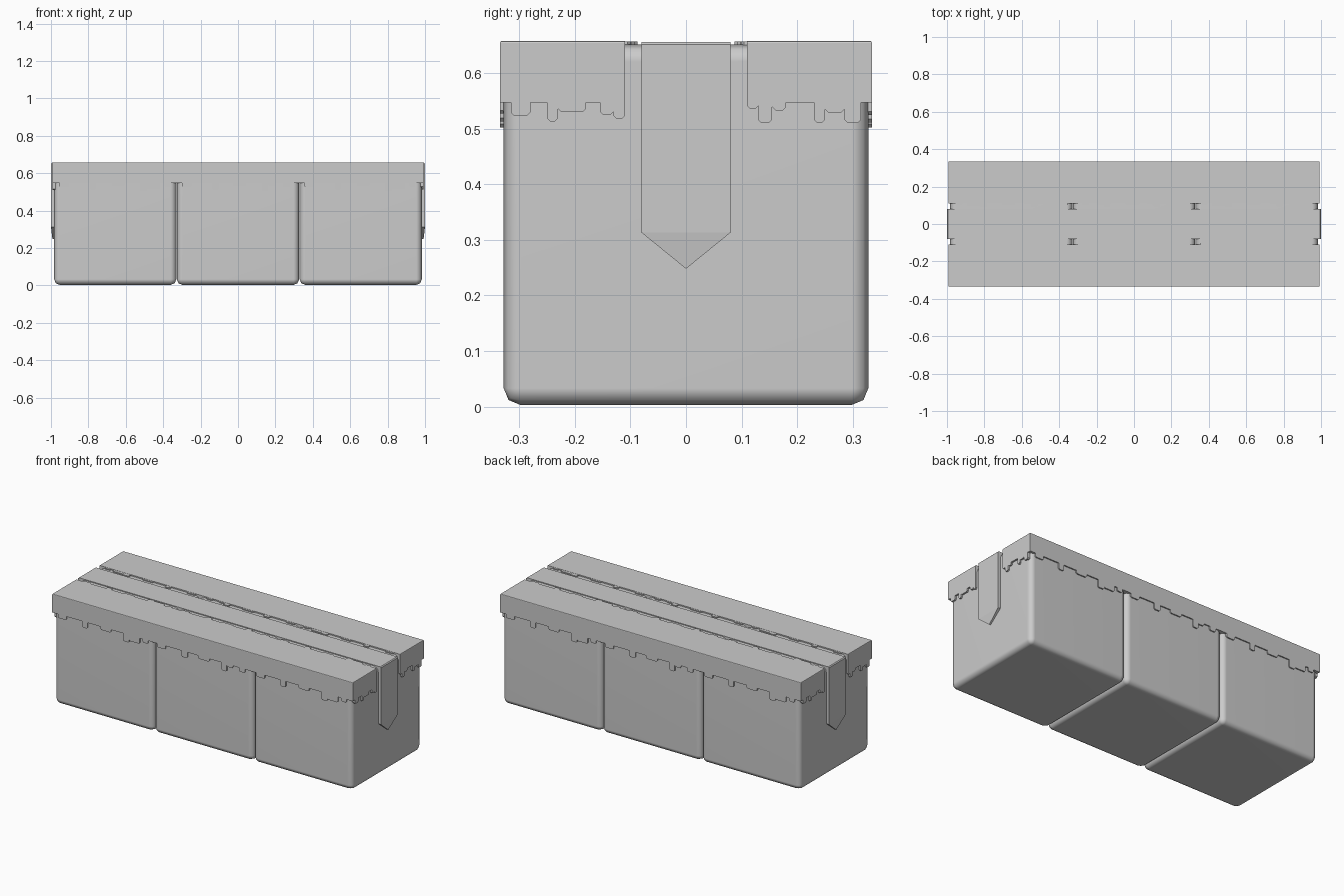
import bpy, bmesh, math

if "Cube" in bpy.data.objects:
    bpy.data.objects.remove(bpy.data.objects["Cube"])

CAP_BOTTOM, CAP_TOP = 0.547, 0.658
CAP_X, CAP_Y, CAP_INNER = 0.993, 0.335, 0.11


def add_object(name, bm):
    bmesh.ops.recalc_face_normals(bm, faces=bm.faces)
    mesh = bpy.data.meshes.new(name)
    bm.to_mesh(mesh)
    bm.free()
    obj = bpy.data.objects.new(name, mesh)
    bpy.context.collection.objects.link(obj)
    return obj


def add_box(bm, lo, hi):
    verts = bmesh.ops.create_cube(bm, size=1)["verts"]
    for v in verts:
        v.co = [(lo[i] + hi[i]) / 2 + v.co[i] * (hi[i] - lo[i]) for i in range(3)]
    return verts


def add_tooth(bm, u0, u1, d, t0, t1, place):
    # chamfered tooth outline, extruded from t0 to t1; place maps (u, d, t) to xyz
    c = min(0.006, (u1 - u0) / 3, d / 2)
    outline = [(u0, 0), (u1, 0), (u1, d - c), (u1 - c, d), (u0 + c, d), (u0, d - c)]
    a = [bm.verts.new(place(u, w, t0)) for u, w in outline]
    b = [bm.verts.new(place(u, w, t1)) for u, w in outline]
    bm.faces.new(a)
    bm.faces.new(b[::-1])
    for i in range(6):
        j = (i + 1) % 6
        bm.faces.new((a[i], a[j], b[j], b[i]))


# three rounded blocks
for i, (x0, x1) in enumerate([(-0.983, -0.33), (-0.327, 0.327), (0.33, 0.983)]):
    bm = bmesh.new()
    add_box(bm, (x0, -0.328, 0.003), (x1, 0.328, 0.651))
    bmesh.ops.bevel(bm, geom=list(bm.edges), offset=0.03, segments=2,
                    profile=0.5, affect='EDGES')
    block = add_object(f"block_{i + 1}", bm)
    bpy.context.view_layer.objects.active = block
    block.select_set(True)
    bpy.ops.object.shade_smooth_by_angle(angle=math.radians(50))
    block.select_set(False)
    block.modifiers.new("weighted", 'WEIGHTED_NORMAL')

# ragged covering: one half, reused turned around for the back
outer_block = [(-.30, -.245, .022), (-.14, -.105, .036), (-.02, .05, .018),
               (.13, .17, .045), (.17, .24, .034), (.26, .295, .02)]
middle_block = [(-.30, -.245, .022), (-.14, -.10, .036), (-.03, .045, .018),
                (.125, .16, .045), (.16, .20, .015), (.24, .28, .022)]
right_end = [(-.315, -.28, .024), (-.25, -.23, .034), (-.23, -.18, .017),
             (-.155, -.13, .022), (-.13, -.11, .030)]
left_end = [(-.315, -.285, .037), (-.285, -.25, .018), (-.25, -.23, .037),
            (-.18, -.155, .014), (-.155, -.13, .037), (-.13, -.11, .012)]

bm = bmesh.new()
add_box(bm, (-CAP_X, -CAP_Y, CAP_BOTTOM), (CAP_X, -CAP_INNER, CAP_TOP))
rim = [e for e in bm.edges
       if all(v.co.z > 0.65 for v in e.verts) and any(v.co.y < -0.3 for v in e.verts)]
bmesh.ops.bevel(bm, geom=rim, offset=0.004, segments=2, profile=0.5, affect='EDGES')
for cx, teeth in ((-0.655, outer_block), (0, middle_block), (0.655, outer_block)):
    for u0, u1, d in teeth:
        # hanging front teeth and shallow teeth along the top groove
        add_tooth(bm, cx + u0, cx + u1, d, -CAP_Y, -0.30,
                  lambda u, w, t: (u, t, CAP_BOTTOM - w))
        add_tooth(bm, cx + u0, cx + u1, d * 0.5, 0.64, CAP_TOP - 0.001,
                  lambda u, w, t: (u, w - CAP_INNER, t))
for side, teeth in ((1, right_end), (-1, left_end)):
    for u0, u1, d in teeth:
        add_tooth(bm, u0, u1, d, 0.95, CAP_X,
                  lambda u, w, t: (side * t, u, CAP_BOTTOM - w))
front_cover = add_object("front_cover", bm)
back_cover = bpy.data.objects.new("back_cover", front_cover.data)
back_cover.rotation_euler.z = math.pi
bpy.context.collection.objects.link(back_cover)

# centre band with pointed hanging ends
bm = bmesh.new()
path = [(-1, 0.313), (-1, 0.651), (-0.995, 0.656),
        (0.995, 0.656), (1, 0.651), (1, 0.313)]
rows = [[bm.verts.new((x, y, z)) for y in (-0.08, 0.08)] for x, z in path]
for (a, b), (c, d) in zip(rows, rows[1:]):
    bm.faces.new((a, c, d, b))
for side, (a, b) in ((-1, rows[0]), (1, rows[-1])):
    tip = bm.verts.new((side * 0.992, 0, 0.248))
    bm.faces.new((a, b, tip) if side < 0 else (b, a, tip))
band = add_object("centre_band", bm)
# keep the band facing outward so its thickness grows inward
top = max(band.data.polygons, key=lambda p: p.area)
if top.normal.z < 0:
    band.data.flip_normals()
solid = band.modifiers.new("thickness", 'SOLIDIFY')
solid.thickness = 0.022
solid.offset = -1
